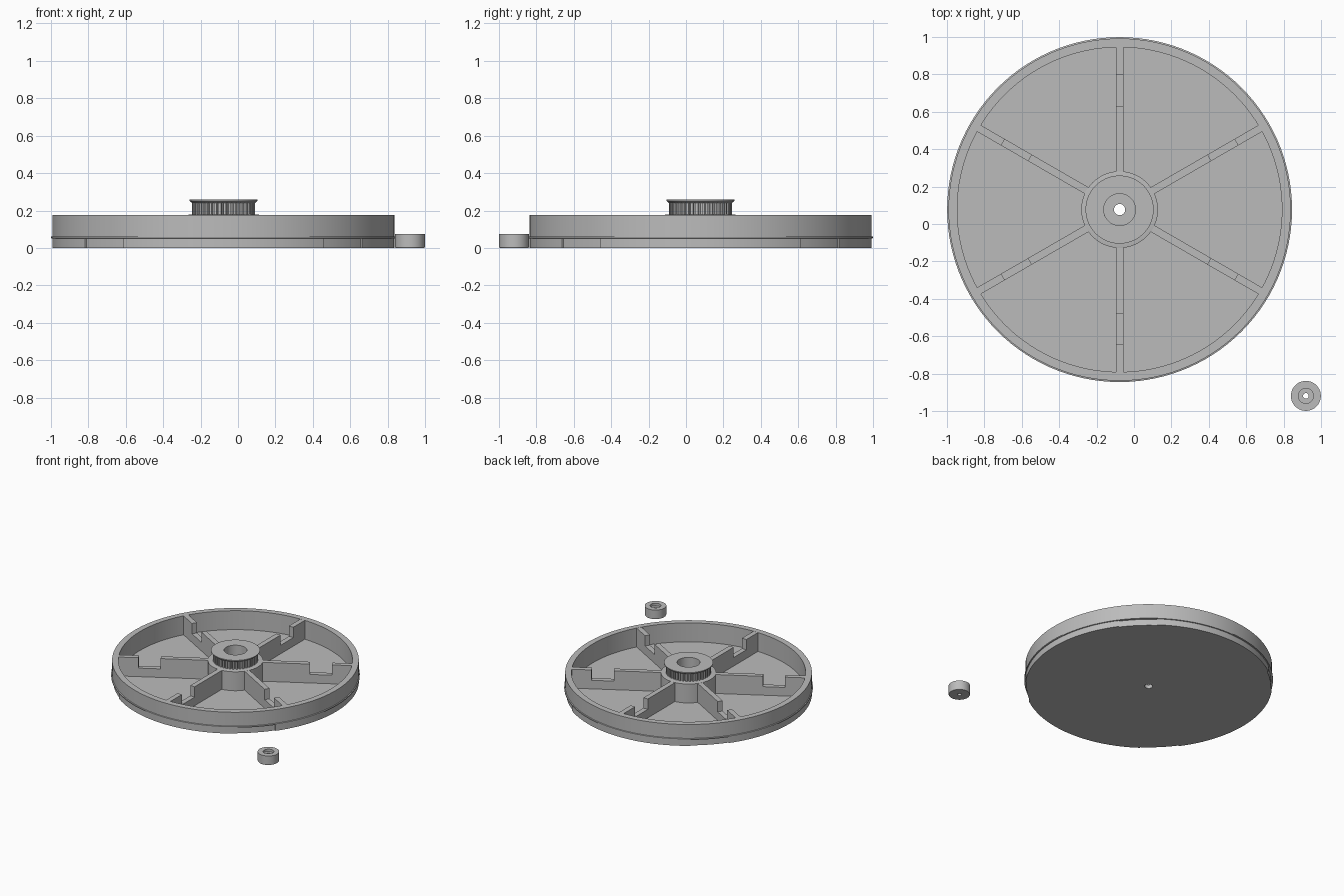
import bpy, bmesh, math
from mathutils import Matrix

cube = bpy.data.objects.get("Cube")
if cube:
    bpy.data.objects.remove(cube, do_unlink=True)

grey = bpy.data.materials.new("plain grey")
grey.use_nodes = True
COLOUR = (0.5, 0.5, 0.5, 1)
grey.diffuse_color = COLOUR
grey.node_tree.nodes["Principled BSDF"].inputs["Base Color"].default_value = COLOUR

CENTRE = (-0.077, 0.077, 0)


def finish(name, bm, location):
    bmesh.ops.recalc_face_normals(bm, faces=bm.faces)
    mesh = bpy.data.meshes.new(name)
    bm.to_mesh(mesh)
    bm.free()
    mesh.materials.append(grey)
    obj = bpy.data.objects.new(name, mesh)
    bpy.context.collection.objects.link(obj)
    obj.location = location
    bpy.ops.object.select_all(action='DESELECT')
    obj.select_set(True)
    bpy.context.view_layer.objects.active = obj
    bpy.ops.object.shade_smooth_by_angle(angle=math.radians(30))
    return obj


def lathe(name, profile, columns, location):
    """Revolve a closed profile; None as radius takes the column's own radius."""
    bm = bmesh.new()
    rings = []
    for angle, own in columns:
        a = math.radians(angle)
        ring = []
        for r, z in profile:
            r = own if r is None else r
            ring.append(bm.verts.new((r * math.cos(a), r * math.sin(a), z)))
        rings.append(ring)
    n = len(profile)
    for i, ring in enumerate(rings):
        after = rings[(i + 1) % len(rings)]
        for j in range(n):
            k = (j + 1) % n
            bm.faces.new((ring[j], after[j], after[k], ring[k]))
    bmesh.ops.remove_doubles(bm, verts=bm.verts, dist=1e-5)
    return finish(name, bm, location)


# Wheel: lower rim has four shallow recesses on the diagonals
RIM, RECESS = 0.915, 0.906
columns = []
for angle in range(0, 360, 3):
    q = angle % 90
    if q == 36:
        columns += [(angle, RIM), (angle, RECESS)]
    elif q == 54:
        columns += [(angle, RECESS), (angle, RIM)]
    else:
        columns.append((angle, RECESS if 36 < q < 54 else RIM))

wheel_profile = [
    (0.03, 0), (None, 0), (None, 0.05),
    (0.922, 0.052), (0.922, 0.06), (RIM, 0.062),
    (RIM, 0.175), (0.868, 0.175), (0.868, 0.02),
    (0.205, 0.02), (0.205, 0.175), (0.185, 0.178),
    (0.085, 0.178), (0.085, 0.03), (0.03, 0.03),
]
lathe("wheel_body", wheel_profile, columns, CENTRE)

# Toothed pulley on the hub
TEETH = 40
step = 360 / TEETH
tooth_columns = []
for i in range(TEETH):
    for part, r in ((0, 0.168), (0.5, 0.168), (0.6, 0.154), (0.9, 0.154)):
        tooth_columns.append(((i + part) * step, r))
lathe("pulley_teeth",
      [(0.085, 0.177), (None, 0.177), (None, 0.24), (0.085, 0.24)],
      tooth_columns, CENTRE)

# Flared flange above the teeth
round_columns = [(a, 0) for a in range(0, 360, 5)]
lathe("pulley_flange",
      [(0.085, 0.24), (0.168, 0.24), (0.182, 0.252), (0.182, 0.258), (0.085, 0.258)],
      round_columns, CENTRE)

# Six notched spokes
spoke_profile = [
    (0.2, 0.019), (0.87, 0.019), (0.87, 0.1745), (0.72, 0.1745),
    (0.72, 0.09), (0.555, 0.09), (0.555, 0.1745), (0.2, 0.1745),
]
for i in range(6):
    bm = bmesh.new()
    face = bm.faces.new([bm.verts.new((r, -0.02, z)) for r, z in spoke_profile])
    new = bmesh.ops.extrude_face_region(bm, geom=[face])["geom"]
    bmesh.ops.translate(bm, vec=(0, 0.04, 0),
                        verts=[v for v in new if isinstance(v, bmesh.types.BMVert)])
    bmesh.ops.transform(bm, verts=bm.verts,
                        matrix=Matrix.Rotation(math.radians(30 + 60 * i), 4, 'Z'))
    finish(f"spoke_{i + 1}", bm, CENTRE)

# Small loose roller with a recessed top
lathe("small_roller",
      [(0.015, 0), (0.077, 0), (0.08, 0.005), (0.08, 0.075),
       (0.04, 0.075), (0.04, 0.055), (0.015, 0.055)],
      round_columns, (0.919, -0.919, 0))
